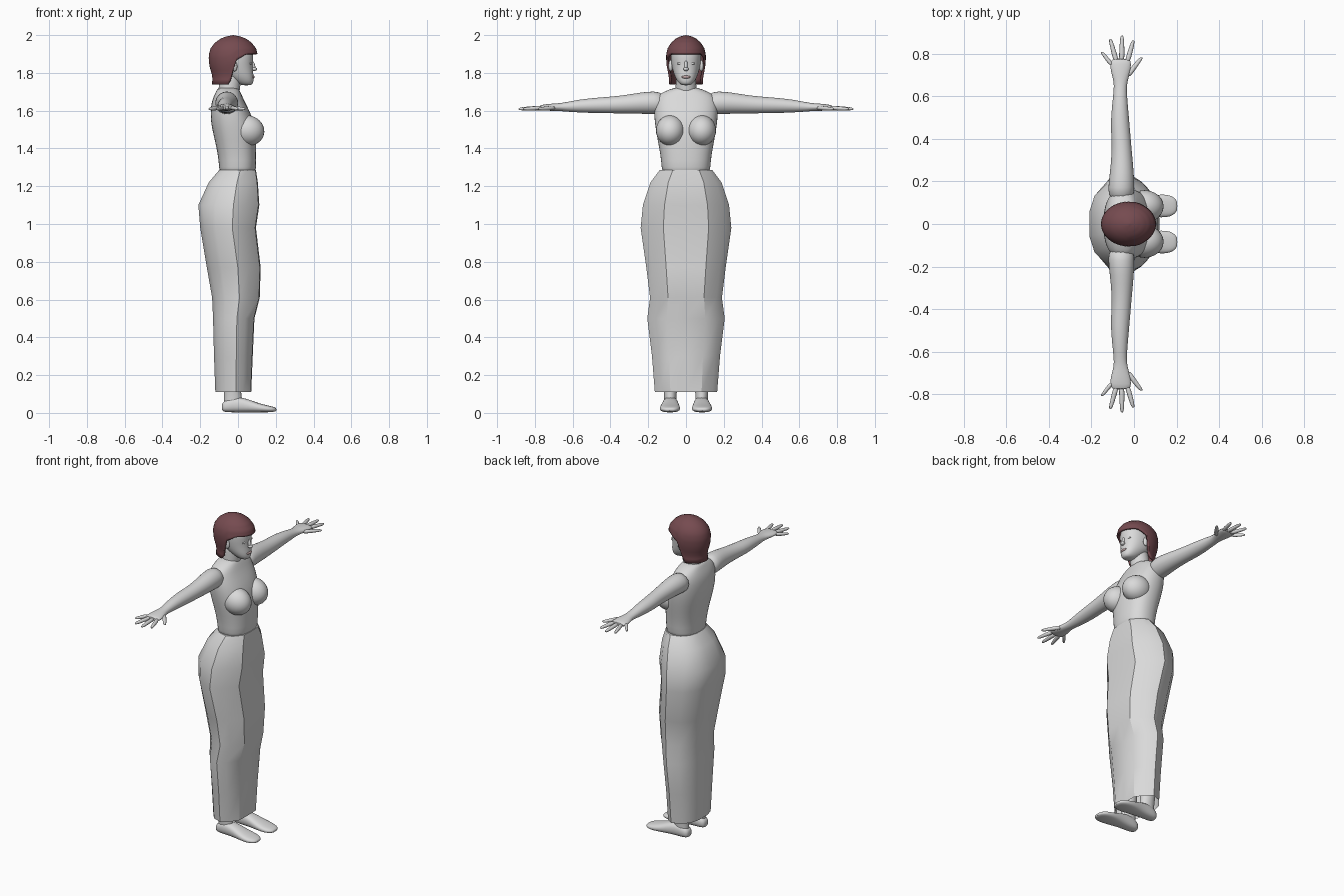
import bpy, bmesh, math
from mathutils import Vector, Matrix

if "Cube" in bpy.data.objects:
    bpy.data.objects.remove(bpy.data.objects["Cube"])


def material(name, rgb):
    m = bpy.data.materials.new(name)
    m.use_nodes = True
    m.diffuse_color = (*rgb, 1)
    m.node_tree.nodes["Principled BSDF"].inputs["Base Color"].default_value = (*rgb, 1)
    return m


GREY = material("pale grey", (0.70, 0.70, 0.70))
HAIR = material("dark red hair", (0.18, 0.07, 0.08))
WHITE = material("eye white", (0.85, 0.85, 0.85))
LIPS = material("muted pink", (0.50, 0.36, 0.36))


def finish(name, bm, mat, mirror=False, subdivide=0, angle=60, thickness=0):
    """Turn a bmesh into a smooth object, optionally mirrored across y."""
    bmesh.ops.recalc_face_normals(bm, faces=bm.faces)
    mesh = bpy.data.meshes.new(name)
    bm.to_mesh(mesh)
    bm.free()
    mesh.materials.append(mat)
    ob = bpy.data.objects.new(name, mesh)
    bpy.context.collection.objects.link(ob)
    bpy.ops.object.select_all(action='DESELECT')
    ob.select_set(True)
    bpy.context.view_layer.objects.active = ob
    bpy.ops.object.shade_smooth_by_angle(angle=math.radians(angle))
    if mirror:
        mod = ob.modifiers.new("Mirror", 'MIRROR')
        mod.use_axis = (False, True, False)
    if thickness:
        ob.modifiers.new("Solidify", 'SOLIDIFY').thickness = thickness
    if subdivide:
        mod = ob.modifiers.new("Subdivision", 'SUBSURF')
        mod.levels = mod.render_levels = subdivide
    return ob


def ellipse(n, power=1.0):
    pts = []
    for i in range(n):
        a = math.tau * i / n
        c, s = math.cos(a), math.sin(a)
        pts.append((math.copysign(abs(c) ** power, c), math.copysign(abs(s) ** power, s)))
    return pts


def loft(name, rings, shape, axis='z', mat=GREY, caps=(True, True), **kw):
    """Skin rings of (along, u centre, v centre, u radius, v radius)."""
    place = {'z': lambda t, u, v: (u, v, t),
             'y': lambda t, u, v: (u, t, v),
             'x': lambda t, u, v: (t, u, v)}[axis]
    bm = bmesh.new()
    loops = [[bm.verts.new(place(t, cu + ru * a, cv + rv * b)) for a, b in shape]
             for t, cu, cv, ru, rv in rings]
    n = len(shape)
    for low, high in zip(loops, loops[1:]):
        for i in range(n):
            j = (i + 1) % n
            bm.faces.new((low[i], low[j], high[j], high[i]))
    if caps[0]:
        bm.faces.new(loops[0])
    if caps[1]:
        bm.faces.new(loops[-1])
    return finish(name, bm, mat, **kw)


def ball(name, centre, radii, mat=GREY, mirror=False, tilt=0):
    bm = bmesh.new()
    m = (Matrix.Translation(centre) @ Matrix.Rotation(tilt, 4, 'Y')
         @ Matrix.Diagonal((*radii, 1)))
    bmesh.ops.create_uvsphere(bm, u_segments=24, v_segments=16, radius=1, matrix=m)
    return finish(name, bm, mat, mirror)


def upright(spans):
    """Convert (z, back x, front x, half width) into loft rings."""
    return [(z, (b + f) / 2, 0, (f - b) / 2, w) for z, b, f, w in spans]


# Long faceted skirt, widest towards the front, open at the hem
side = [(.97, .5), (.55, .85), (.15, 1), (-.45, .87), (-.85, .58), (-1, .25)]
skirt_shape = [(1, 0)] + side + [(a, -b) for a, b in reversed(side)]
loft("skirt", upright([
    (.11, -.12, .07, .165), (.30, -.127, .078, .18), (.50, -.132, .087, .205),
    (.61, -.137, .115, .19), (.77, -.165, .12, .21), (.98, -.20, .095, .24),
    (1.10, -.21, .113, .228), (1.22, -.155, .105, .188), (1.285, -.10, .095, .14),
]), skirt_shape, caps=(False, True), angle=32)

# Torso with sloping shoulders
loft("torso", upright([
    (1.24, -.10, .09, .125), (1.30, -.10, .098, .13), (1.37, -.108, .097, .137),
    (1.45, -.125, .097, .153), (1.53, -.145, .09, .167), (1.60, -.147, .062, .172),
    (1.65, -.14, .035, .168), (1.685, -.125, .02, .15), (1.705, -.115, .01, .105),
    (1.725, -.105, 0, .06),
]), ellipse(20, .85), subdivide=1)
ball("breast", (.05, .083, 1.495), (.09, .076, .08), mirror=True, tilt=.25)
loft("neck", upright([
    (1.66, -.11, .01, .062), (1.72, -.105, .01, .056), (1.77, -.095, .02, .054),
    (1.82, -.09, .02, .054),
]), ellipse(16), subdivide=1)

# Outstretched arm with a flat, spread hand
loft("arm", [
    (.11, -.06, 1.635, .06, .06), (.17, -.06, 1.643, .064, .063),
    (.24, -.057, 1.64, .058, .058), (.32, -.057, 1.634, .05, .05),
    (.40, -.06, 1.63, .046, .045), (.47, -.066, 1.628, .046, .042),
    (.56, -.066, 1.625, .038, .036), (.63, -.065, 1.62, .031, .026),
    (.67, -.063, 1.619, .032, .021), (.71, -.063, 1.618, .046, .02),
    (.755, -.063, 1.617, .052, .016), (.78, -.063, 1.616, .045, .011),
], ellipse(14), axis='y', mirror=True, subdivide=1)

fingers = {"little_finger": (-.102, .745, -.152, .81), "ring_finger": (-.082, .76, -.112, .872),
           "middle_finger": (-.058, .765, -.056, .888), "index_finger": (-.032, .76, -.003, .865),
           "thumb": (-.035, .69, .036, .785)}
for name, (x0, y0, x1, y1) in fingers.items():
    rings = []
    for t, r in ((0, .012), (.3, .0125), (.6, .011), (.9, .009), (1, .004)):
        widen = 1.35 if name == "thumb" else 1.1
        rings.append((y0 + t * (y1 - y0), x0 + t * (x1 - x0), 1.615 - .006 * t, r * widen, r))
    loft(name, rings, ellipse(8), axis='y', mirror=True, subdivide=1)

# Lower leg and bare foot
loft("lower_leg", [
    (.03, -.03, .083, .048, .034), (.07, -.025, .083, .05, .033), (.11, -.03, .083, .046, .035),
    (.20, -.035, .085, .05, .045), (.32, -.035, .09, .055, .055),
], ellipse(14), mirror=True, subdivide=1)
loft("foot", [
    (-.086, .083, .03, .018, .016), (-.075, .083, .034, .034, .03), (-.03, .083, .045, .04, .043),
    (.03, .083, .042, .043, .04), (.08, .084, .032, .05, .03), (.13, .085, .024, .056, .022),
    (.17, .085, .02, .052, .017), (.195, .085, .018, .036, .012), (.204, .085, .017, .018, .006),
], ellipse(16, .8), axis='x', mirror=True, subdivide=1)

# Head and facial features
loft("head", upright([
    (1.733, .02, .07, .022), (1.748, -.01, .083, .042), (1.78, -.06, .084, .06),
    (1.81, -.10, .08, .07), (1.85, -.12, .078, .079), (1.90, -.125, .085, .083),
    (1.94, -.11, .07, .075), (1.965, -.07, .03, .04),
]), ellipse(20, .9), subdivide=1)
ball("nose_bridge", (.078, 0, 1.84), (.012, .009, .03), tilt=-.3)
ball("nose_tip", (.086, 0, 1.82), (.015, .014, .01))
ball("ear", (-.022, .081, 1.838), (.018, .012, .03), mirror=True, tilt=-.15)
ball("eye", (.066, .034, 1.85), (.007, .014, .006), WHITE, mirror=True)
ball("lips", (.079, 0, 1.778), (.009, .024, .008), LIPS)

# Bobbed hair: a dome whose hem drops from fringe to nape
PROFILE = [(1.74, .87), (1.775, .83), (1.84, .97), (1.89, 1), (1.93, .92), (1.96, .74),
           (1.98, .53), (1.993, .29), (2.0, 0)]


def hair_radius(z):
    for (z0, r0), (z1, r1) in zip(PROFILE, PROFILE[1:]):
        if z <= z1:
            return r0 + (r1 - r0) * (z - z0) / (z1 - z0)
    return 0


def hem(c):
    if c > .55:
        return 1.90
    if c > .1:
        return 1.865 + .035 * (c - .1) / .45
    return max(1.74, 1.865 - .125 * (.1 - c) / .28)


bm = bmesh.new()
COLUMNS, ROWS = 48, 16
top = bm.verts.new((-.025, 0, 2.0))
grid = []
for i in range(COLUMNS):
    a = math.tau * i / COLUMNS
    column = []
    for k in range(1, ROWS + 1):
        z = 2.0 - (2.0 - hem(math.cos(a))) * (k / ROWS) ** 1.6
        r = hair_radius(z)
        column.append(bm.verts.new((-.025 + .131 * r * math.cos(a), .106 * r * math.sin(a), z)))
    grid.append(column)
for i in range(COLUMNS):
    p, q = grid[i], grid[(i + 1) % COLUMNS]
    bm.faces.new((top, p[0], q[0]))
    for k in range(ROWS - 1):
        bm.faces.new((p[k], p[k + 1], q[k + 1], q[k]))
finish("hair", bm, HAIR, thickness=.012)
